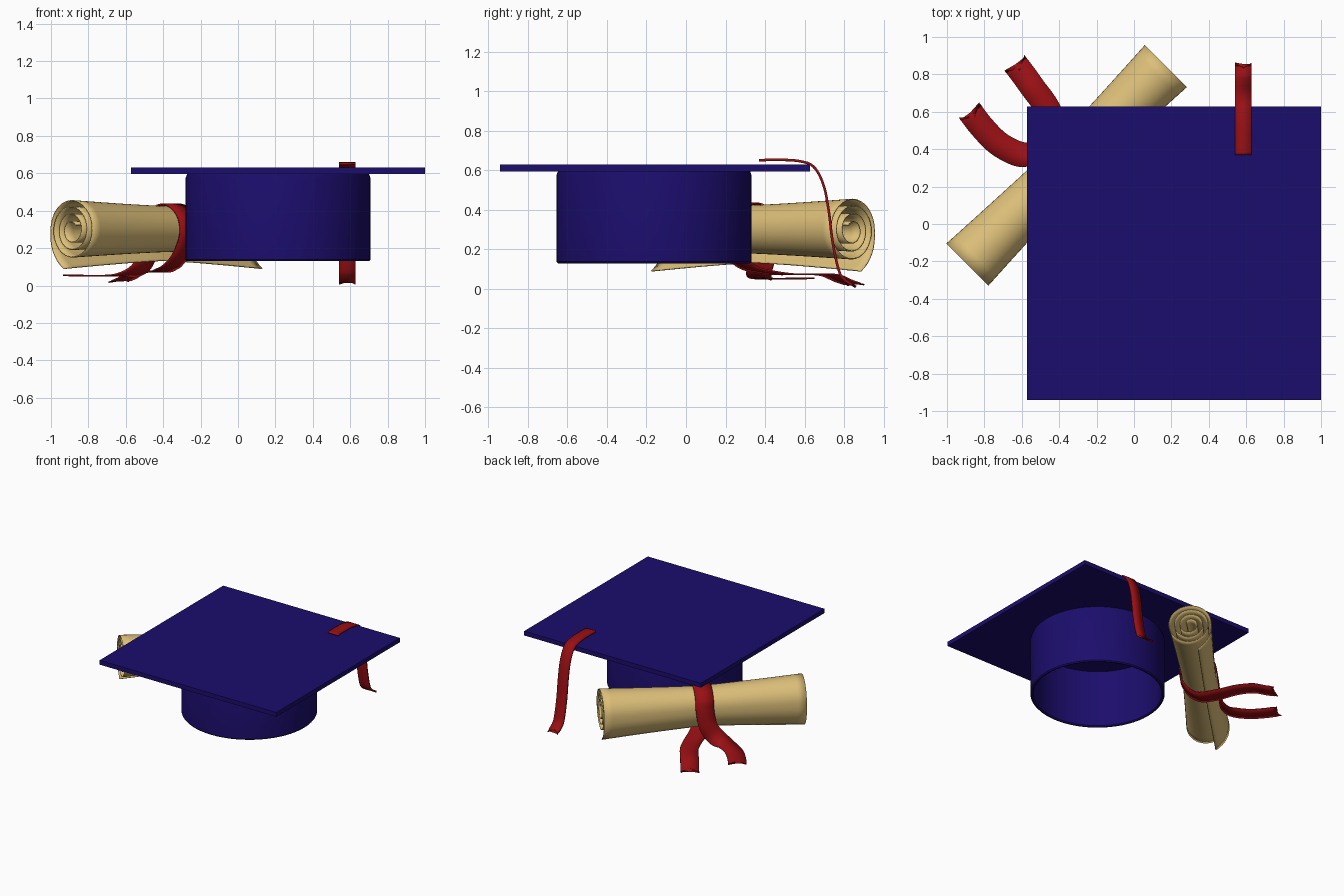
import bpy, bmesh, math
from mathutils import Vector

if "Cube" in bpy.data.objects:
    bpy.data.objects.remove(bpy.data.objects["Cube"])


def material(name, rgb):
    m = bpy.data.materials.new(name)
    m.diffuse_color = (*rgb, 1)
    m.use_nodes = True
    m.node_tree.nodes["Principled BSDF"].inputs["Base Color"].default_value = m.diffuse_color
    return m


NAVY = material("navy_cloth", (0.011, 0.004, 0.15))
RED = material("red_ribbon", (0.32, 0.005, 0.007))
PAPER = material("parchment", (0.72, 0.52, 0.19))


def make_object(name, verts, faces, mat, thickness=0.0, angle=40):
    me = bpy.data.meshes.new(name)
    me.from_pydata([tuple(v) for v in verts], [], faces)
    bm = bmesh.new()
    bm.from_mesh(me)
    bmesh.ops.recalc_face_normals(bm, faces=bm.faces)
    bm.to_mesh(me)
    bm.free()
    me.materials.append(mat)
    ob = bpy.data.objects.new(name, me)
    bpy.context.collection.objects.link(ob)
    if thickness:
        s = ob.modifiers.new("thickness", "SOLIDIFY")
        s.thickness = thickness
        s.offset = 0
    bpy.ops.object.select_all(action="DESELECT")
    ob.select_set(True)
    bpy.context.view_layer.objects.active = ob
    bpy.ops.object.shade_smooth_by_angle(angle=math.radians(angle))
    return ob


def grid_faces(rows, cols, wrap=False):
    return [(i * cols + j, i * cols + (j + 1) % cols,
             (i + 1) * cols + (j + 1) % cols, (i + 1) * cols + j)
            for i in range(rows - 1) for j in range(cols if wrap else cols - 1)]


def smooth_path(points, steps=6):
    p = [Vector(q) for q in points]
    p = [2 * p[0] - p[1]] + p + [2 * p[-1] - p[-2]]
    out = []
    for a, b, c, d in zip(p, p[1:], p[2:], p[3:]):
        for k in range(steps):
            t = k / steps
            out.append(0.5 * (2 * b + (c - a) * t + (2 * a - 5 * b + 4 * c - d) * t * t
                              + (3 * b - a - 3 * c + d) * t ** 3))
    return out + [p[-2]]


def ribbon(name, points, side, width, thickness, notch_start, notch_end):
    path = smooth_path(points)
    n = len(path)
    verts = []
    for i, c in enumerate(path):
        tan = (path[min(i + 1, n - 1)] - path[max(i - 1, 0)]).normalized()
        lat = (side - tan * side.dot(tan)).normalized() * width / 2
        # swallow-tail cut at the ends
        mid = c.copy()
        if i == 0:
            mid += tan * notch_start
        elif i == n - 1:
            mid -= tan * notch_end
        verts += [c - lat, mid, c + lat]
    return make_object(name, verts, grid_faces(n, 3), RED, thickness)


# Mortarboard top
CX, CY = 0.214, -0.157
bpy.ops.mesh.primitive_cube_add(size=1, location=(CX, CY, 0.613))
board = bpy.context.object
board.name = "board"
board.scale = (1.57, 1.57, 0.035)
bpy.ops.object.transform_apply(location=False, rotation=False, scale=True)
board.data.materials.append(NAVY)

# Hollow head band, turned from a profile
profile = [(0.485, 0.6), (0.494, 0.575), (0.494, 0.138), (0.487, 0.13),
           (0.478, 0.13), (0.471, 0.138), (0.471, 0.6)]
SEG = 64
verts = [(CX + r * math.cos(2 * math.pi * k / SEG), CY - 0.005 + r * math.sin(2 * math.pi * k / SEG), z)
         for r, z in profile for k in range(SEG)]
make_object("head_band", verts, grid_faces(len(profile), SEG, True), NAVY)

# Tassel strip hanging over the back edge
tassel = [(0.37, 0.652), (0.46, 0.654), (0.57, 0.648), (0.645, 0.62), (0.695, 0.53), (0.722, 0.4),
          (0.742, 0.24), (0.772, 0.1), (0.80, 0.05), (0.86, 0.01)]
ribbon("tassel_strip", [(0.585, y, z) for y, z in tassel], Vector((1, 0, 0)), 0.088, 0.013, 0, 0.035)

# Scroll frame: S across, T along the roll
S = Vector((-1, 1, 0)).normalized()
T = Vector((1, 1, 0)).normalized()
MID = Vector((-0.359, 0.3125, 0))
ZC = 0.297


def at_scroll(s, t, z):
    return MID + S * s + T * t + Vector((0, 0, z))


# Rolled parchment: spiral section, pinched at the middle, loose edge flared
def spiral_radius(phi):
    if phi < 74:
        return 0.157 + 0.058 * (1 - phi / 74) ** 1.4
    return 0.157 - 0.04 * max(0, phi - 230) / 360


ROWS, COLS = 25, 150
verts = []
for i in range(ROWS):
    t = -0.75 + 1.5 * i / (ROWS - 1)
    k = 0.79 + 0.21 * (abs(t) / 0.75) ** 1.25
    for j in range(COLS):
        phi = 1290 * j / (COLS - 1)
        a = math.radians(phi - 74)
        r = spiral_radius(phi) * k
        verts.append(at_scroll(r * math.cos(a), t, ZC + r * math.sin(a)))
make_object("parchment_scroll", verts, grid_faces(ROWS, COLS), PAPER, 0.006)

# Ribbon tied round the scroll, with two loose tails
tie = [(0.58, -0.16, 0.055), (0.47, -0.175, 0.052), (0.34, -0.175, 0.052), (0.22, -0.135, 0.06),
       (0.165, -0.07, 0.1), (0.15, -0.02, 0.18)]
tie += [(0.137 * math.cos(math.radians(d)), 0.0, ZC + 0.137 * math.sin(math.radians(d)))
        for d in range(0, 211, 30)]
tie += [(-0.07, 0, 0.155), (0.0, 0.01, 0.108), (0.08, 0.045, 0.088), (0.18, 0.1, 0.075), (0.30, 0.146, 0.075),
        (0.42, 0.165, 0.07), (0.51, 0.18, 0.04), (0.586, 0.19, 0.02)]
ribbon("scroll_ribbon", [at_scroll(*p) for p in tie], T, 0.135, 0.008, 0.05, 0.05)
